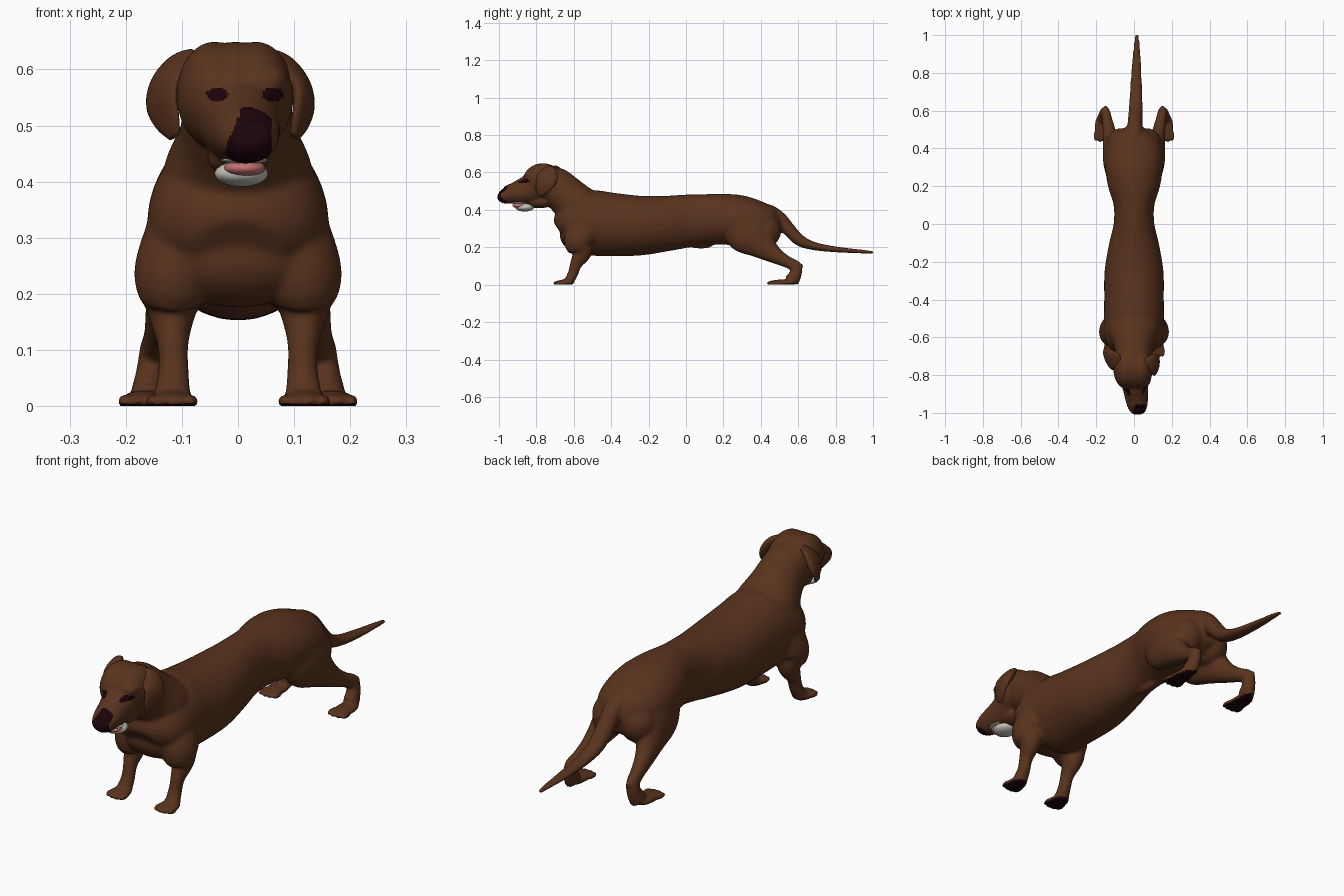
import bpy, bmesh, math
from mathutils import Vector, Matrix

cube = bpy.data.objects.get("Cube")
if cube:
    bpy.data.objects.remove(cube, do_unlink=True)


def material(name, rgb):
    m = bpy.data.materials.new(name)
    m.use_nodes = True
    m.diffuse_color = (*rgb, 1)
    m.node_tree.nodes["Principled BSDF"].inputs["Base Color"].default_value = (*rgb, 1)
    return m


BROWN = material("chocolate coat", (.1, .033, .0125))
DARK = material("dark skin", (.011, .001, .003))
PINK = material("tongue pink", (.55, .17, .17))
WHITE = material("tooth white", (.56, .54, .48))


def spline(keys, steps=5):
    """Smooth interpolation through (x, y, z, half width, half depth) keys."""
    ks = [Vector(k) for k in keys]
    ks = [ks[0]] + ks + [ks[-1]]
    out = []
    for a, b, c, d in zip(ks, ks[1:], ks[2:], ks[3:]):
        for i in range(steps):
            t = i / steps
            out.append(b + (c - a) * (t / 2) + (a * 2 - b * 5 + c * 4 - d) * (t * t / 2)
                       + (b * 3 - a - c * 3 + d) * (t ** 3 / 2))
    return out + [ks[-1]]


def loft(bm, keys, sides=32):
    """Closed tube of elliptical rings along a path."""
    pts = spline(keys)
    pos = [Vector(p[:3]) for p in pts]
    rings = []
    for i, p in enumerate(pts):
        t = (pos[min(i + 1, len(pos) - 1)] - pos[max(i - 1, 0)]).normalized()
        side = Vector((1, 0, 0))
        side = (side - t * side.dot(t)).normalized()
        up = t.cross(side)
        ring = []
        for k in range(sides):
            a = math.tau * k / sides
            ring.append(bm.verts.new(pos[i] + side * (max(p[3], .002) * math.cos(a))
                                     + up * (max(p[4], .002) * math.sin(a))))
        rings.append(ring)
    faces = [bm.faces.new(rings[0][::-1]), bm.faces.new(rings[-1])]
    for r, s in zip(rings, rings[1:]):
        for k in range(sides):
            n = (k + 1) % sides
            faces.append(bm.faces.new((r[k], r[n], s[n], s[k])))
    bmesh.ops.recalc_face_normals(bm, faces=faces)


def blob(bm, centre, radii):
    mat = Matrix.Translation(centre) @ Matrix.Diagonal((*radii, 1))
    bmesh.ops.create_uvsphere(bm, u_segments=24, v_segments=16, radius=1, matrix=mat)


def finish(bm, name, *mats):
    me = bpy.data.meshes.new(name)
    bm.to_mesh(me)
    bm.free()
    for m in mats:
        me.materials.append(m)
    me.shade_smooth()
    ob = bpy.data.objects.new(name, me)
    bpy.context.scene.collection.objects.link(ob)
    return ob


bm = bmesh.new()

# Torso from rump to breast
loft(bm, [(0, .51, .30, .05, .05), (0, .46, .31, .11, .095), (0, .40, .325, .143, .115),
          (0, .3, .342, .152, .134), (0, .2, .35, .138, .136), (0, .1, .348, .108, .136),
          (0, 0, .34, .108, .142), (0, -.1, .328, .131, .148), (0, -.25, .316, .156, .16),
          (0, -.4, .322, .158, .17), (0, -.5, .33, .16, .174), (0, -.58, .325, .16, .15),
          (0, -.64, .30, .135, .108), (0, -.672, .28, .08, .062)])
blob(bm, (0, -.575, .268), (.155, .1, .092))
blob(bm, (0, .08, .212), (.02, .065, .02))

# Neck and skull
loft(bm, [(0, -.42, .33, .13, .13), (0, -.51, .37, .136, .13), (0, -.58, .42, .132, .118),
          (0, -.645, .48, .106, .108), (-.003, -.71, .535, .095, .1),
          (-.005, -.76, .56, .08, .07)])
for x in (-.042, -.005, .032):
    blob(bm, (x, -.765, .555), (.068, .108, .095))

# Muzzle, brow ridges and back of the jaw
loft(bm, [(0, -.79, .525, .084, .085), (.008, -.87, .499, .068, .072),
          (.015, -.93, .486, .06, .055), (.02, -.975, .479, .05, .044),
          (.022, -1.0, .49, .034, .024)])
for x in (-.035, .055):
    blob(bm, (x, -.82, .582), (.036, .045, .026))
blob(bm, (0, -.785, .442), (.056, .075, .034))

# Tail
loft(bm, [(0, .38, .39, .055, .045), (0, .44, .387, .048, .043), (.003, .50, .353, .042, .038),
          (.006, .55, .295, .039, .036), (.009, .61, .236, .037, .031),
          (.011, .70, .203, .033, .021), (.013, .84, .185, .026, .014),
          (.015, .95, .177, .017, .010), (.015, 1.005, .172, .010, .007)])

for s in (-1, 1):
    # Front leg from shoulder to wrist
    loft(bm, [(s * .07, -.50, .40, .055, .07), (s * .09, -.545, .31, .073, .09),
              (s * .114, -.57, .225, .073, .082), (s * .118, -.556, .172, .046, .054),
              (s * .116, -.588, .11, .028, .033), (s * .115, -.604, .06, .028, .028),
              (s * .117, -.625, .02, .034, .026)])
    # Haunch, thigh and hock
    blob(bm, (s * .066, .42, .285), (.08, .088, .088))
    loft(bm, [(s * .07, .28, .36, .07, .105), (s * .097, .335, .28, .066, .124),
              (s * .113, .41, .208, .052, .076), (s * .128, .475, .158, .038, .046),
              (s * .14, .54, .122, .029, .032), (s * .15, .585, .098, .026, .032),
              (s * .155, .587, .06, .027, .033), (s * .16, .564, .02, .032, .042)])
    blob(bm, (s * .152, .608, .101), (.014, .022, .014))
    # Paws with four toes each
    for px, py, length in ((s * .118, -.648, .05), (s * .168, .515, .075)):
        blob(bm, (px, py, .01), (.042, length, .018))
        for i in range(4):
            off = i - 1.5
            blob(bm, (px + off * .023, py - length * .8 + abs(off) * .008, .008),
                 (.013, .03, .014))

# Fuse all parts into one smooth skin
raw = finish(bm, "rough_body", BROWN)
fuse = raw.modifiers.new("fuse", "REMESH")
fuse.mode = "VOXEL"
fuse.voxel_size = .006
soft = raw.modifiers.new("soften", "SMOOTH")
soft.factor = .5
soft.iterations = 16
graph = bpy.context.evaluated_depsgraph_get()
graph.update()
skin = bpy.data.meshes.new_from_object(raw.evaluated_get(graph))
bpy.data.objects.remove(raw, do_unlink=True)
bm = bmesh.new()
bm.from_mesh(skin)
for v in bm.verts:
    v.co.z = max(v.co.z, 0)
bm.normal_update()


# Colour nose, eyes and soles
def is_dark(f):
    c = f.calc_center_median()
    left_edge = -.022 + max(0, c.z - .46) * .4
    nose = c.y < -.955 and left_edge < c.x < .06 and c.z > .43
    eye = c.y < -.79 and any(((c.x - x) / .019) ** 2 + ((c.z - .555) / .012) ** 2 < 1
                             for x in (-.037, .062))
    sole = c.z < .008 and f.normal.z < -.4
    return nose or eye or sole


for f in bm.faces:
    f.material_index = 1 if is_dark(f) else 0
finish(bm, "body", BROWN, DARK)

# Hanging ears, flared towards the back, on a slightly turned head
for s, name, shift, flare in ((-1, "right_ear", .025, .45), (1, "left_ear", -.005, .2)):
    bm = bmesh.new()
    loft(bm, [(s * x - .009, y, z, w, d) for x, y, z, w, d in (
        (.058, -.74, .624, .012, .03), (.088, -.735, .602, .022, .048),
        (.114, -.738, .57, .022, .056), (.126, -.75, .54, .017, .05),
        (.122, -.765, .505, .013, .036), (.115, -.775, .48, .008, .015))])
    for v in bm.verts:
        v.co.x += s * flare * (v.co.y + .75)
        v.co.y += shift
    finish(bm, name, BROWN)

# Open mouth
for name, mat, centre, radii in (
        ("lower_jaw", WHITE, (.006, -.862, .414), (.048, .05, .023)),
        ("tongue", PINK, (.012, -.888, .424), (.037, .04, .016)),
        ("upper_teeth", WHITE, (.012, -.892, .438), (.044, .042, .006))):
    bm = bmesh.new()
    blob(bm, centre, radii)
    finish(bm, name, mat)
